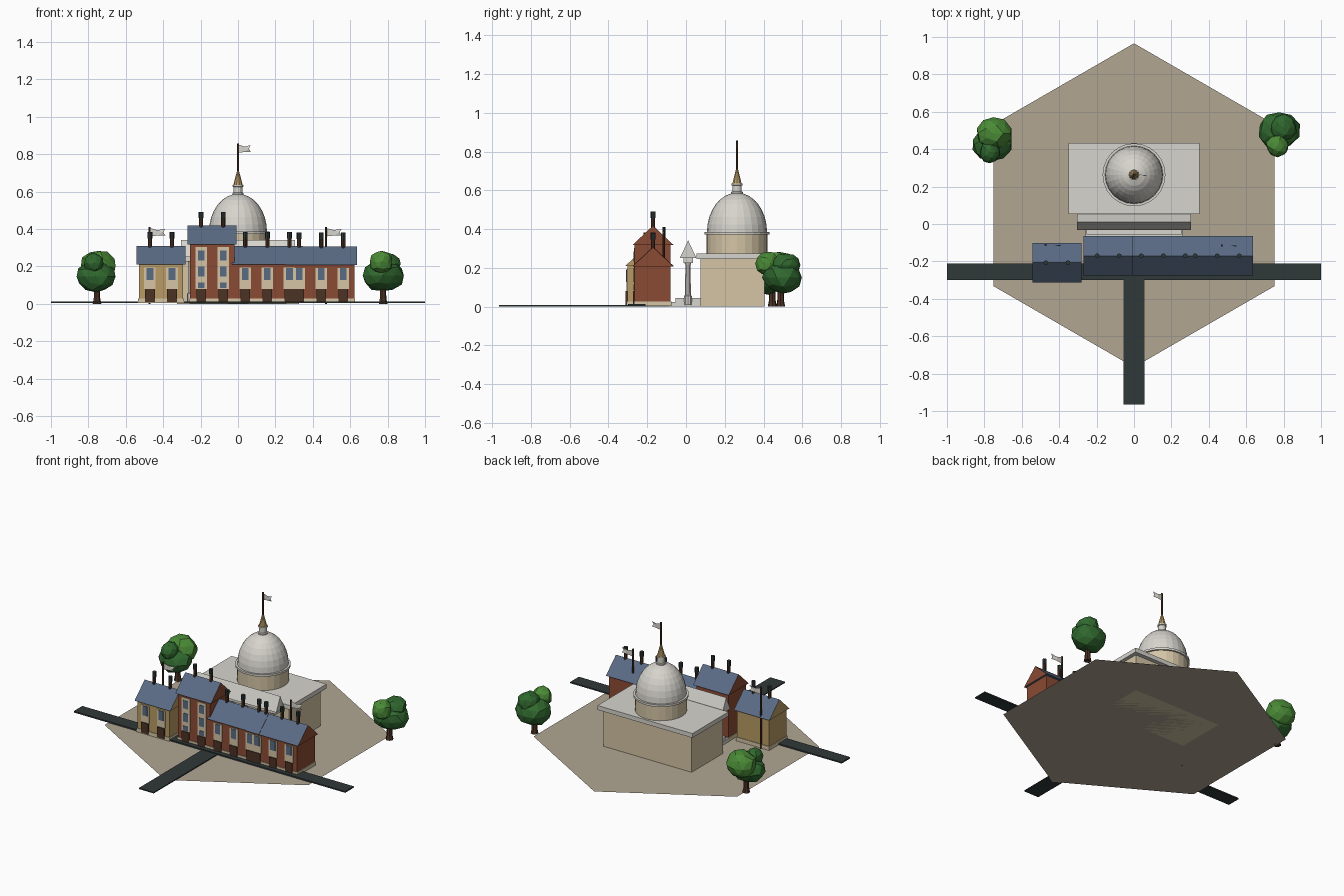
import bpy, bmesh, math, random
from mathutils import Vector

random.seed(4)
if "Cube" in bpy.data.objects:
    bpy.data.objects.remove(bpy.data.objects["Cube"], do_unlink=True)


def material(name, *rgb):
    m = bpy.data.materials.new(name)
    m.use_nodes = True
    m.diffuse_color = (*rgb, 1)
    m.node_tree.nodes["Principled BSDF"].inputs["Base Color"].default_value = (*rgb, 1)
    return m


EARTH = material("earth", .44, .38, .29)
ASPHALT = material("asphalt", .03, .04, .04)
BRICK = material("brick", .26, .07, .035)
OCHRE = material("ochre", .48, .33, .13)
CREAM = material("cream stone", .66, .56, .38)
PALE = material("pale stone", .68, .66, .61)
SLATE = material("slate blue", .10, .145, .23)
BROWN = material("dark brown", .07, .032, .018)
LEAF = material("light leaf", .07, .26, .038)
DARK_LEAF = material("dark leaf", .03, .14, .028)


def finish(name, bm, *mats):
    bmesh.ops.recalc_face_normals(bm, faces=bm.faces)
    me = bpy.data.meshes.new(name)
    bm.to_mesh(me)
    bm.free()
    for m in mats:
        me.materials.append(m)
    ob = bpy.data.objects.new(name, me)
    bpy.context.collection.objects.link(ob)
    return ob


def box(name, x, y, z, mat):
    """Box from (low, high) pairs."""
    bm = bmesh.new()
    bmesh.ops.create_cube(bm, size=1)
    for v in bm.verts:
        v.co = [(lo + hi) / 2 + c * (hi - lo) for c, (lo, hi) in zip(v.co, (x, y, z))]
    return finish(name, bm, mat)


def lathe(name, profile, x, y, mat, sides=12):
    """Turn (radius, height) points round a vertical axis."""
    bm = bmesh.new()
    rings = []
    for r, z in profile:
        rings.append([bm.verts.new((x + r * math.cos(i * math.tau / sides),
                                    y + r * math.sin(i * math.tau / sides), z))
                      for i in range(sides)])
    for a, b in zip(rings, rings[1:]):
        for i in range(sides):
            j = (i + 1) % sides
            bm.faces.new((a[i], a[j], b[j], b[i]))
    bm.faces.new(rings[0])
    bm.faces.new(rings[-1])
    bmesh.ops.remove_doubles(bm, verts=bm.verts, dist=1e-5)
    return finish(name, bm, mat)


def gable_roof(name, x, y, z, mat, end_mat):
    """Ridged prism along x; slopes in mat, ends and underside in end_mat."""
    bm = bmesh.new()
    tri = [(y[0], z[0]), (y[1], z[0]), ((y[0] + y[1]) / 2, z[1])]
    a, b = [[bm.verts.new((px, py, pz)) for py, pz in tri] for px in x]
    bm.faces.new(a)
    bm.faces.new(b)
    for i in range(3):
        j = (i + 1) % 3
        bm.faces.new((a[i], a[j], b[j], b[i]))
    bm.normal_update()
    for f in bm.faces:
        f.material_index = 0 if max(v.co.z for v in f.verts) > z[0] and len(f.verts) == 4 else 1
    return finish(name, bm, mat, end_mat)


def flag(name, x, y, top, base, length):
    lathe(name + "_pole", [(.006, base), (.006, top)], x, y, BROWN, 8)
    # swallow-tailed cloth
    shape = [(0, 0), (0, 1), (.5, .75), (1, .9), (.85, .5), (1, .12), (.5, .1)]
    bm = bmesh.new()
    vs = [bm.verts.new((x + u * length, y + .006 * math.sin(u * 6), top - .05 + .045 * v))
          for u, v in shape]
    bm.faces.new((vs[0], vs[1], vs[2], vs[6]))
    bm.faces.new((vs[2], vs[3], vs[4]))
    bm.faces.new((vs[2], vs[4], vs[6]))
    bm.faces.new((vs[4], vs[5], vs[6]))
    finish(name, bm, PALE)


# Ground and roads
bm = bmesh.new()
bm.faces.new([bm.verts.new((.866 * math.sin(i * math.tau / 6), .1 + .866 * math.cos(i * math.tau / 6), 0))
              for i in range(6)])
finish("ground", bm, EARTH)
box("approach_road", (-.055, .055), (-.965, -.02), (.001, .008), ASPHALT)
box("cross_road", (-1, 1), (-.3, -.21), (.004, .013), ASPHALT)

# Street houses
BAY = .118


def house(name, cx, cy, bays, eaves, wall):
    half = bays * BAY / 2
    front, back = cy - .095, cy + .09
    box(name + "_walls", (cx - half, cx + half), (front, back), (.005, eaves), wall)
    box(name + "_plinth", (cx - half - .004, cx + half + .004), (front - .004, back + .004),
        (.003, .028), CREAM)
    gable_roof(name + "_roof", (cx - half - .013, cx + half + .013), (cy - .106, cy + .106),
               (eaves, eaves + .1), SLATE, wall)
    tall = eaves > .3
    panes = [(.085, .115), (.145, .2), (.232, .285)] if tall else [(.127, .19)]
    for i in range(bays):
        x = cx + (i - (bays - 1) / 2) * BAY
        tag = f"{name}_{i + 1}"
        box(tag + "_surround", (x - .031, x + .031), (front - .004, front), (.08, eaves - .015), CREAM)
        for lo, hi in panes:
            box(tag + "_pane", (x - .018, x + .018), (front - .007, front), (lo, hi), SLATE)
        box(tag + "_door", (x - .026, x + .026), (front - .009, front), (.01, .08), BROWN)
        ridge = eaves + .1
        lathe(tag + "_chimney", [(.011, ridge - .03), (.011, ridge + .05)], x, cy, BROWN, 8)
        lathe(tag + "_chimney_pot", [(.013, ridge + .04), (.013, ridge + .073)], x, cy, ASPHALT, 8)


house("ochre_house", -.412, -.207, 2, .21, OCHRE)
house("tall_house", -.138, -.17, 2, .318, BRICK)
house("middle_house", .157, -.17, 3, .21, BRICK)
house("end_house", .445, -.17, 3, .207, BRICK)
flag("left_flag", -.473, -.112, .41, 0, .085)
flag("right_flag", .47, -.115, .41, 0, .085)

# Domed hall with columned porch
box("hall_walls", (-.325, .325), (.075, .405), (0, .248), CREAM)
box("hall_cornice", (-.35, .35), (.053, .432), (.246, .275), PALE)
box("porch_lower_step", (-.26, .26), (-.09, .075), (.002, .024), PALE)
box("porch_upper_step", (-.255, .255), (-.055, .075), (.024, .044), PALE)
box("porch_beam", (-.29, .29), (-.012, .035), (.225, .25), PALE)
gable_roof("porch_roof", (-.304, .304), (-.032, .054), (.25, .342), PALE, PALE)
for i in range(6):
    x = (i - 2.5) * .1
    lathe("porch_column", [(.022, .01), (.022, .055), (.016, .06), (.014, .215), (.022, .235)],
          x, .01, PALE, 10)

# Dome, lantern and spire
DY = .263
lathe("drum", [(.157, .27), (.157, .375)], 0, DY, CREAM, 24)
lathe("drum_ring", [(.168, .372), (.168, .386)], 0, DY, PALE, 24)
lathe("dome", [(.155 * math.cos(k * math.pi / 16), .385 + .203 * math.sin(k * math.pi / 16))
               for k in range(9)], 0, DY, PALE, 24)
lathe("lantern", [(.03, .578), (.03, .592), (.024, .595), (.024, .625), (.029, .627), (.029, .636)],
      0, DY, PALE, 12)
lathe("spire", [(.025, .634), (.005, .712)], 0, DY, OCHRE, 10)
flag("dome_flag", 0, DY, .857, .7, .068)


# Trees
def foliage(name, centre, size, mat):
    bm = bmesh.new()
    bmesh.ops.create_icosphere(bm, subdivisions=2, radius=1)
    for v in bm.verts:
        k = random.uniform(.93, 1.07)
        v.co = Vector(c + s * p * k for c, s, p in zip(centre, size, v.co))
    finish(name, bm, mat)


def trunk(name, x, y):
    lathe(name, [(.024, 0), (.018, .03), (.016, .1)], x, y, BROWN, 7)


trunk("left_side_trunk", .775, .488)
foliage("left_side_crown", (.775, .5, .15), (.112, .103, .085), DARK_LEAF)
foliage("left_side_top", (.8, .515, .215), (.07, .075, .06), DARK_LEAF)
foliage("left_side_lobe", (.768, .418, .222), (.062, .06, .065), LEAF)
trunk("right_side_trunk", -.755, .445)
foliage("right_side_crown", (-.76, .425, .145), (.104, .09, .08), DARK_LEAF)
foliage("right_side_top", (-.75, .485, .2), (.095, .085, .088), LEAF)
foliage("right_side_lobe", (-.77, .385, .215), (.055, .06, .055), DARK_LEAF)
